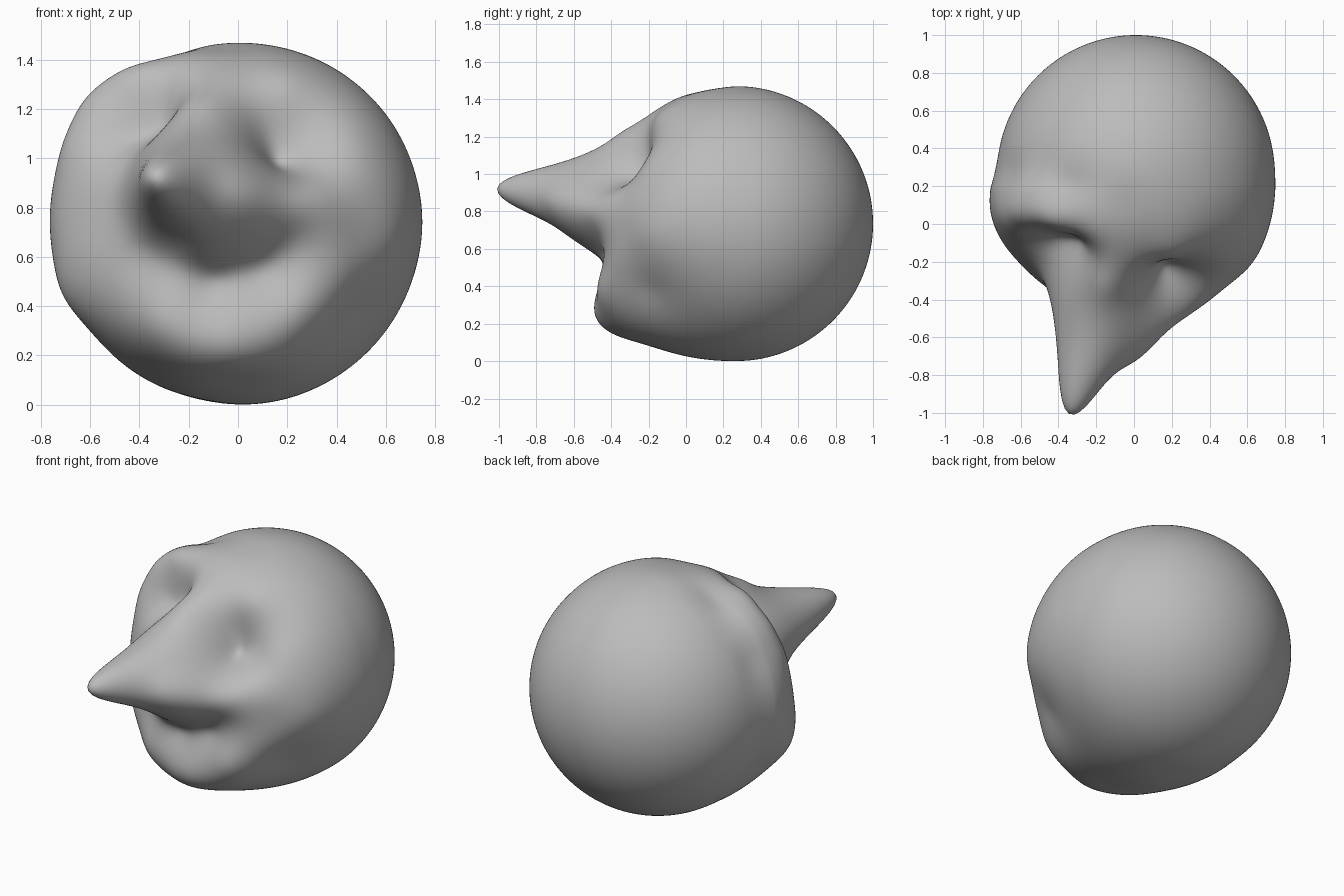
import bpy, bmesh, math
from mathutils import Vector

if "Cube" in bpy.data.objects:
    bpy.data.objects.remove(bpy.data.objects["Cube"])

C = Vector((0.01, 0.265, 0.735))   # centre of the ball
R = 0.735                          # ball radius
SOFT = 0.13                        # roundness of sculpted features

# sculpted landmarks the surface passes through
landmarks = [
    # nose
    (-.32, -1.0, .89), (-.39, -.88, .92), (-.41, -.6, .92), (-.24, -.95, .90),
    (-.31, -.92, .99), (-.29, -.7, 1.045), (-.22, -.5, 1.12), (-.18, -.33, 1.225),
    (-.15, -.2, 1.30), (-.3, -.85, .80), (-.22, -.67, .71), (-.15, -.57, .63),
    # ridge from nose to right cheek
    (0, -.73, .86), (.25, -.51, .81), (.22, -.47, .67), (.48, -.34, .70), (.62, -.21, .68),
    # right eye socket, brow and rim
    (.16, -.25, .97), (.13, -.2, 1.12), (.2, -.165, 1.28), (.32, -.41, .88), (.45, -.22, 1.05),
    # left eye socket, brow and rim
    (-.42, -.06, 1.1), (-.29, -.08, 1.16), (-.43, 0, 1.34), (-.6, .02, 1.22), (-.69, .01, 1.06),
    (-.75, .03, .78), (-.5, -.27, .78), (-.65, -.13, .75), (-.22, -.05, 1.38),
    # mouth hollow
    (-.1, -.43, .49), (.12, -.43, .54), (-.34, -.40, .58),
    # lower lip and chin
    (-.05, -.49, .28), (.23, -.47, .40), (-.3, -.45, .35), (.42, -.37, .52), (-.52, -.29, .50),
    (0, -.44, .18), (0, -.25, .1), (-.35, -.2, .16), (.46, -.2, .38), (-.71, 0, .45),
    (-.58, -.02, .29), (.05, -.1, 1.37), (-.05, .1, 1.445),
]
samples = []
for p in landmarks:
    d = Vector(p) - C
    samples.append((d.normalized(), d.length / R - 1))

# plain ball at the back
N = 90
for i in range(N):
    y = 1 - 2 * (i + .5) / N
    if y > -0.12:
        s, a = math.sqrt(1 - y * y), i * 2.39996
        samples.append((Vector((s * math.cos(a), y, s * math.sin(a))), 0.0))


def kernel(a, b):
    return math.sqrt((a - b).length_squared + SOFT * SOFT)


def solve(A, b):
    n = len(b)
    M = [row + [v] for row, v in zip(A, b)]
    for k in range(n):
        p = max(range(k, n), key=lambda r: abs(M[r][k]))
        M[k], M[p] = M[p], M[k]
        for r in range(k + 1, n):
            f = M[r][k] / M[k][k]
            M[r] = [x - f * y for x, y in zip(M[r], M[k])]
    out = [0.0] * n
    for k in reversed(range(n)):
        out[k] = (M[k][n] - sum(M[k][j] * out[j] for j in range(k + 1, n))) / M[k][k]
    return out


dirs = [s[0] for s in samples]
weights = solve([[kernel(a, b) for b in dirs] for a in dirs], [s[1] for s in samples])

# head: a ball pushed and pulled through the landmarks
bm = bmesh.new()
bmesh.ops.create_icosphere(bm, subdivisions=7, radius=1)
for v in bm.verts:
    d = v.co.normalized()
    h = 0.0
    if d.y < 0.2:
        h = sum(w * kernel(d, q) for w, q in zip(weights, dirs))
        h *= min(1, (0.2 - d.y) / 0.3)
    v.co = C + d * R * (1 + h)
for f in bm.faces:
    f.smooth = True
mesh = bpy.data.meshes.new("sculpted_head")
bm.to_mesh(mesh)
bm.free()
head = bpy.data.objects.new("sculpted_head", mesh)
bpy.context.collection.objects.link(head)

grey = bpy.data.materials.new("clay grey")
grey.diffuse_color = (0.5, 0.5, 0.5, 1)
grey.use_nodes = True
grey.node_tree.nodes["Principled BSDF"].inputs["Base Color"].default_value = grey.diffuse_color
mesh.materials.append(grey)
